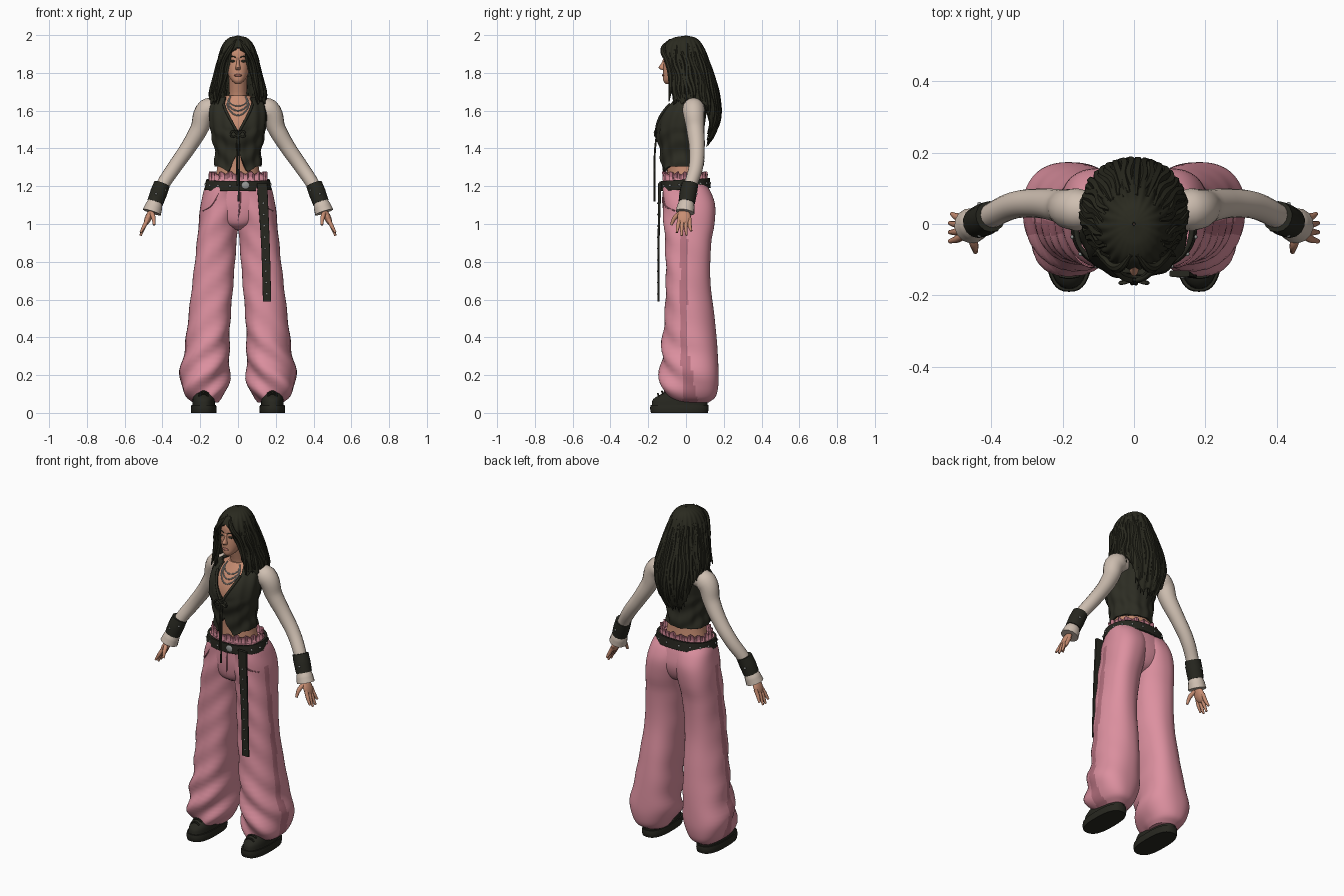
import bpy, bmesh, math, random
from math import sin, cos, pi
from mathutils import Vector

random.seed(4)
if "Cube" in bpy.data.objects:
    bpy.data.objects.remove(bpy.data.objects["Cube"])


def material(name, r, g, b):
    m = bpy.data.materials.new(name)
    m.use_nodes = True
    m.diffuse_color = (r, g, b, 1)
    m.node_tree.nodes["Principled BSDF"].inputs["Base Color"].default_value = (r, g, b, 1)
    return m


PINK = material("pink cloth", .72, .28, .35)
LACE = material("dusky pink lace", .48, .17, .22)
BLACK = material("black cloth", .026, .026, .017)
HAIR = material("dark hair", .023, .023, .014)
LEATHER = material("black leather", .02, .02, .014)
CREAM = material("cream knit", .62, .52, .44)
SKIN = material("skin", .58, .27, .17)
LIPS = material("lip brown", .34, .13, .1)
METAL = material("grey metal", .3, .31, .3)
parts = []


def finish(name, mesh, mats, thick=0):
    ob = bpy.data.objects.new(name, mesh)
    bpy.context.collection.objects.link(ob)
    for m in mats:
        mesh.materials.append(m)
    if thick:
        mod = ob.modifiers.new("thickness", 'SOLIDIFY')
        mod.thickness, mod.offset = thick, -1
    parts.append(ob)
    return ob


def section(rings, z):
    """Smoothly interpolate (x0, x1, y0, y1) at height z."""
    z = min(max(z, rings[0][0]), rings[-1][0])
    k = 0
    while k < len(rings) - 2 and z > rings[k + 1][0]:
        k += 1

    def slope(i, c):
        a, b = rings[max(i - 1, 0)], rings[min(i + 1, len(rings) - 1)]
        return (b[c] - a[c]) / (b[0] - a[0])
    p, q = rings[k], rings[k + 1]
    h = q[0] - p[0]
    t = (z - p[0]) / h
    return [(2*t**3 - 3*t*t + 1) * p[c] + (t**3 - 2*t*t + t) * h * slope(k, c)
            + (3*t*t - 2*t**3) * q[c] + (t**3 - t*t) * h * slope(k + 1, c) for c in range(1, 5)]


def surface(rings, a, z, out=0, power=2):
    """Point on a lofted form; angle a runs from the front towards +x."""
    x0, x1, y0, y1 = section(rings, z)
    s, c = sin(a), cos(a)
    e = 2 / power
    return Vector(((x0 + x1) / 2 + ((x1 - x0) / 2 + out) * math.copysign(abs(s) ** e, s),
                   (y0 + y1) / 2 - ((y1 - y0) / 2 + out) * math.copysign(abs(c) ** e, c), z))


def loft(name, rings, mats, seg=48, steps=20, low=None, high=None, power=2,
         wave=None, rule=None, side=1, thick=0):
    bm = bmesh.new()
    grid = []
    for i in range(steps + 1):
        t = (1 - cos(pi * i / steps)) / 2
        row = []
        for j in range(seg):
            a = -pi + 2 * pi * j / seg
            z0 = low(a) if low else rings[0][0]
            z1 = high(a) if high else rings[-1][0]
            z = z0 + (z1 - z0) * t
            row.append(bm.verts.new(surface(rings, a, z, wave(a, z) if wave else 0, power)))
        grid.append(row)
    for i in range(steps):
        for j in range(seg):
            k = (j + 1) % seg
            f = bm.faces.new((grid[i][j], grid[i][k], grid[i + 1][k], grid[i + 1][j]))
            if rule:
                f.material_index = rule(f.calc_center_median())
    if not thick:
        bm.faces.new(grid[0][::-1])
        bm.faces.new(grid[-1])
    if side < 0:
        for v in bm.verts:
            v.co.x *= -1
        bmesh.ops.reverse_faces(bm, faces=bm.faces[:])
    mesh = bpy.data.meshes.new(name)
    bm.to_mesh(mesh)
    bm.free()
    return finish(name, mesh, mats, thick)


def tube(name, points, radii, mat, side=1, res=3):
    cu = bpy.data.curves.new(name, 'CURVE')
    cu.dimensions, cu.bevel_depth, cu.bevel_resolution = '3D', 1, res
    cu.use_fill_caps, cu.resolution_u = True, 6
    sp = cu.splines.new('BEZIER')
    sp.bezier_points.add(len(points) - 1)
    for i, (bp, p) in enumerate(zip(sp.bezier_points, points)):
        bp.co = (p[0] * side, p[1], p[2])
        bp.radius = radii[i] if isinstance(radii, (list, tuple)) else radii
        bp.handle_left_type = bp.handle_right_type = 'AUTO'
    tmp = bpy.data.objects.new(name + "_path", cu)
    bpy.context.collection.objects.link(tmp)
    bpy.context.view_layer.update()
    mesh = bpy.data.meshes.new_from_object(tmp.evaluated_get(bpy.context.evaluated_depsgraph_get()))
    bpy.data.objects.remove(tmp)
    mesh.materials.clear()
    return finish(name, mesh, [mat])


def ball(name, loc, scale, mat, rot=(0, 0, 0)):
    bm = bmesh.new()
    bmesh.ops.create_uvsphere(bm, u_segments=16, v_segments=10, radius=1)
    mesh = bpy.data.meshes.new(name)
    bm.to_mesh(mesh)
    bm.free()
    ob = finish(name, mesh, [mat])
    ob.location, ob.scale, ob.rotation_euler = loc, scale, rot


def ring(z, x, y0, y1):
    return (z, -x, x, y0, y1)


# Torso, neck and head
torso = [ring(1.15, .14, -.09, .1), ring(1.25, .118, -.1, .085), ring(1.32, .108, -.1, .08),
         ring(1.4, .11, -.11, .075), ring(1.5, .13, -.125, .08), ring(1.58, .14, -.108, .09),
         ring(1.64, .12, -.07, .09), ring(1.68, .06, -.045, .07)]
loft("torso", torso, [SKIN])
tube("neck", [(0, .02, 1.6), (0, .005, 1.69), (0, -.02, 1.8)], [.06, .046, .05], SKIN)
loft("head", [ring(1.742, .014, -.108, -.075), ring(1.757, .032, -.12, -.04), ring(1.79, .052, -.121, .01),
              ring(1.83, .063, -.12, .05), ring(1.88, .068, -.115, .07), ring(1.92, .068, -.112, .075),
              ring(1.96, .05, -.08, .05), ring(1.98, .01, -.02, .02)], [SKIN], power=2.2)
loft("nose", [ring(1.815, .012, -.128, -.1), ring(1.826, .014, -.146, -.1),
              ring(1.85, .008, -.131, -.1), ring(1.88, .007, -.118, -.1)], [SKIN], 16, 10)
ball("lips", (0, -.12, 1.787), (.021, .008, .007), LIPS)
for s, label in ((1, "left_"), (-1, "right_")):
    ball(label + "eye", (.029 * s, -.113, 1.862), (.014, .005, .006), BLACK)
    tube(label + "eyebrow", [(.012, -.117, 1.882), (.03, -.114, 1.888), (.05, -.1, 1.88)], .003, BLACK, s)

# Hair: one shell with a face opening, then locks laid over it
hair = [ring(1.38, .09, -.1, .1), ring(1.5, .13, -.1, .165), ring(1.62, .152, -.11, .182), ring(1.7, .146, -.112, .165),
        ring(1.8, .118, -.118, .14), ring(1.9, .098, -.133, .108), ring(1.96, .074, -.108, .078),
        ring(1.988, .043, -.06, .046), ring(1.997, .005, -.005, .005)]


def hair_edge(a):
    p = abs(a)
    if p < .5:
        return 1.935 - .2 * p * p
    if p < .78:
        return 1.885 - (p - .5) / .28 * .24
    jag = .03 * abs(sin(8 * a))
    return 1.63 + jag if p < 2 else max(1.43, 1.63 - (p - 2) * .35) + jag


loft("hair", hair, [HAIR], 120, 40, low=hair_edge, thick=.014,
     wave=lambda a, z: .004 * sin(21 * a + 2 * sin(9 * z)) * min(1, (1.997 - z) * 12))
for i in range(34):
    a = .85 + (2 * pi - 1.7) * i / 33
    a = a - 2 * pi if a > pi else a
    end = hair_edge(a) - random.uniform(.0, .035)
    top = random.uniform(1.9, 1.96)
    path = [surface(hair, a + .05 * sin(i + 3 * k), top + (end - top) * k / 4, -.004) for k in range(5)]
    tube("hair_lock", path, [.006, .013, .015, .013, .002], HAIR, res=1)
for s in (1, -1):
    tube("fringe", [(.008, -.085, 1.975), (.042, -.122, 1.925), (.076, -.1, 1.86), (.092, -.08, 1.77),
                    (.115, -.09, 1.65)], [.006, .014, .014, .016, .003], HAIR, s, 2)

# Waistcoat with a low neckline and a split hem
vest = [ring(1.25, .124, -.13, .097), ring(1.32, .122, -.133, .092), ring(1.4, .124, -.14, .087),
        ring(1.48, .143, -.155, .092), ring(1.54, .15, -.15, .1), ring(1.6, .15, -.125, .107),
        ring(1.65, .132, -.085, .102), ring(1.69, .07, -.05, .085)]


def vest_hem(a):
    p = abs(a)
    return 1.385 - .26 * p if p < .42 else min(1.276 + (p - .42) * .06, 1.305)


loft("waistcoat", vest, [BLACK], 96, 36, low=vest_hem, high=lambda a: min(1.485 + .27 * abs(a), 1.672), thick=.012,
     wave=lambda a, z: .004 * sin(60 * z + 3 * cos(2 * a)) * (z < 1.5) + .003 * sin(12 * a))
for s in (1, -1):
    tube("neck_edge", [surface(vest, .06 + .1 * k, 1.495 + .028 * k, .002) for k in range(6)], .007, BLACK, s)
    tube("bow_loop", [(0, -.155, 1.475), (.03, -.165, 1.49), (.035, -.163, 1.465), (0, -.155, 1.47)], .005, BLACK, s)
    tube("hanging_lace", [(.002, -.155, 1.475), (.006, -.165, 1.38), (.003, -.166, 1.2 - .08 * (s > 0))], .005, BLACK, s)
for drop in (0, .025, .05):
    tube("necklace", [surface(torso, -.6 + .15 * k, 1.625 - drop + .25 * (drop + .05) * (k - 4) ** 2 / 4, .004)
                      for k in range(9)], .0035, METAL)

# Trousers: seat, two wide legs with a lace side strip, gathered waist
loft("trouser_seat", [ring(.97, .02, -.06, .06), ring(1.0, .1, -.1, .11), ring(1.08, .185, -.118, .14),
                      ring(1.16, .182, -.12, .13), ring(1.23, .16, -.12, .108)], [PINK], power=2.3)
leg = [(.055, .11, .235, -.08, .12), (.08, .085, .268, -.108, .155), (.13, .057, .3, -.127, .172),
       (.2, .045, .308, -.13, .177), (.35, .043, .278, -.124, .168), (.5, .036, .26, -.115, .15),
       (.7, .025, .24, -.11, .125), (.9, .012, .222, -.11, .133), (1.0, 0, .211, -.115, .153),
       (1.1, -.012, .198, -.118, .158), (1.17, -.012, .182, -.117, .135), (1.22, -.005, .162, -.115, .1)]


def leg_strip(c):
    mid = -.012 + max(0, .35 - c.z) * .12
    wide = .018 + max(0, .35 - c.z) * .07
    return 1 if c.x > .17 and abs(c.y - mid) < wide and c.z < 1.1 else 0


def leg_folds(a, z):
    amp = .003 + .011 * max(0, min(1, (.5 - z) / .3))
    crease = sin(38 * z + 2.2 * sin(a) + 2 * a) * amp * (.5 + .5 * cos(a))
    return crease + .004 * sin(3 * a + 7 * z)


for s, label in ((1, "left_"), (-1, "right_")):
    loft(label + "trouser_leg", leg, [PINK, LACE], 80, 56, power=2.25, wave=leg_folds, rule=leg_strip, side=s)
    tube(label + "pocket_seam", [(.1, -.118, 1.165), (.14, -.112, 1.1), (.185, -.06, 1.07)], .004, LACE, s, 1)
tube("fly_seam", [(.012, -.121, 1.17), (.01, -.121, 1.1), (0, -.105, 1.02)], .004, LACE)
loft("gathered_waist", [ring(1.19, .158, -.124, .113), ring(1.24, .15, -.118, .108), ring(1.285, .153, -.123, .114)],
     [PINK, LACE], 96, 8, high=lambda a: 1.27 + .008 * sin(17 * a), thick=.008,
     wave=lambda a, z: .006 * sin(26 * a) * (z > 1.22), rule=lambda c: int(c.z > 1.255))

# Belt with studs and a long hanging end
belt = [ring(1.16, .18, -.137, .136), ring(1.2, .175, -.137, .13), ring(1.25, .166, -.134, .125)]
loft("belt", belt, [LEATHER], 64, 8, low=lambda a: 1.183 - .008 * cos(a), high=lambda a: 1.235 - .008 * cos(a),
     power=2.3, thick=.014)
for k in range(16):
    a = 2 * pi * (k + .5) / 16
    ball("belt_stud", surface(belt, a, 1.209 - .008 * cos(a), .001, 2.3), (.006, .006, .006), METAL)
ball("buckle", (.04, -.139, 1.205), (.022, .007, .02), METAL)
loft("belt_end", [(.59, .132, .176, -.151, -.141), (.9, .122, .168, -.15, -.14), (1.215, .1, .155, -.148, -.13)],
     [LEATHER], 32, 8, power=8)
for k in range(9):
    ball("belt_eyelet", (.152 - .0022 * k, -.15, .63 + .06 * k), (.005, .003, .005), METAL)

# Arms, wristbands, hands and boots
for s, label in ((1, "left_"), (-1, "right_")):
    tube(label + "sleeve", [(.11, .04, 1.615), (.16, .04, 1.605), (.207, .05, 1.5), (.267, .058, 1.4), (.337, .052, 1.3),
                            (.402, .022, 1.2), (.437, .003, 1.12)], [.05, .06, .047, .041, .038, .035, .03], CREAM, s, 6)
    tube(label + "wristband", [(.402, .021, 1.212), (.42, .012, 1.165), (.438, .004, 1.115)],
         [.044, .046, .044], LEATHER, s, 5)
    for k in range(5):
        a = 2 * pi * k / 5
        ball(label + "band_stud", (s * (.42 + .043 * cos(a)), .012 + .046 * sin(a), 1.165 - .017 * cos(a)), (.006,) * 3, METAL)
    tube(label + "cuff", [(.434, .004, 1.128), (.445, 0, 1.095), (.456, -.005, 1.062)], [.036, .046, .05], CREAM, s, 5)
    ball(label + "palm", (.474 * s, -.01, 1.035), (.018, .036, .046), SKIN, (0, -.4 * s, 0))
    for k, tip in enumerate((.955, .938, .94, .962)):
        y = -.036 + .019 * k
        tube(label + "finger", [(.476, y * .9, 1.03), (.496, y * 1.1 - .003, .99), (.516 - .006 * (k == 3), y * 1.35, tip)],
             [.011, .0105, .006], SKIN, s)
    tube(label + "thumb", [(.458, -.025, 1.06), (.448, -.058, 1.035), (.444, -.078, .995)], [.013, .012, .007], SKIN, s)
    loft(label + "boot_sole", [(0, .115, .248, -.185, .115), (.02, .113, .25, -.19, .12), (.042, .116, .247, -.188, .118)],
         [LEATHER], 40, 6, power=2.6, side=s)
    loft(label + "boot_upper", [(.04, .122, .242, -.182, .113), (.075, .124, .24, -.172, .114),
                                (.1, .128, .236, -.13, .114), (.13, .138, .228, -.085, .11)], [LEATHER], 40, 12, power=2.4, side=s)
    for k in range(3):
        y = -.145 + .022 * k
        tube(label + "boot_lace", [(.155, y, .09 + .012 * k), (.182, y - .004, .102 + .012 * k), (.209, y, .09 + .012 * k)],
             .005, BLACK, s, 1)

# Smooth shading with sharp edges kept
bpy.ops.object.select_all(action='DESELECT')
for ob in parts:
    ob.select_set(True)
bpy.context.view_layer.objects.active = parts[0]
bpy.ops.object.shade_smooth_by_angle(angle=.7)
